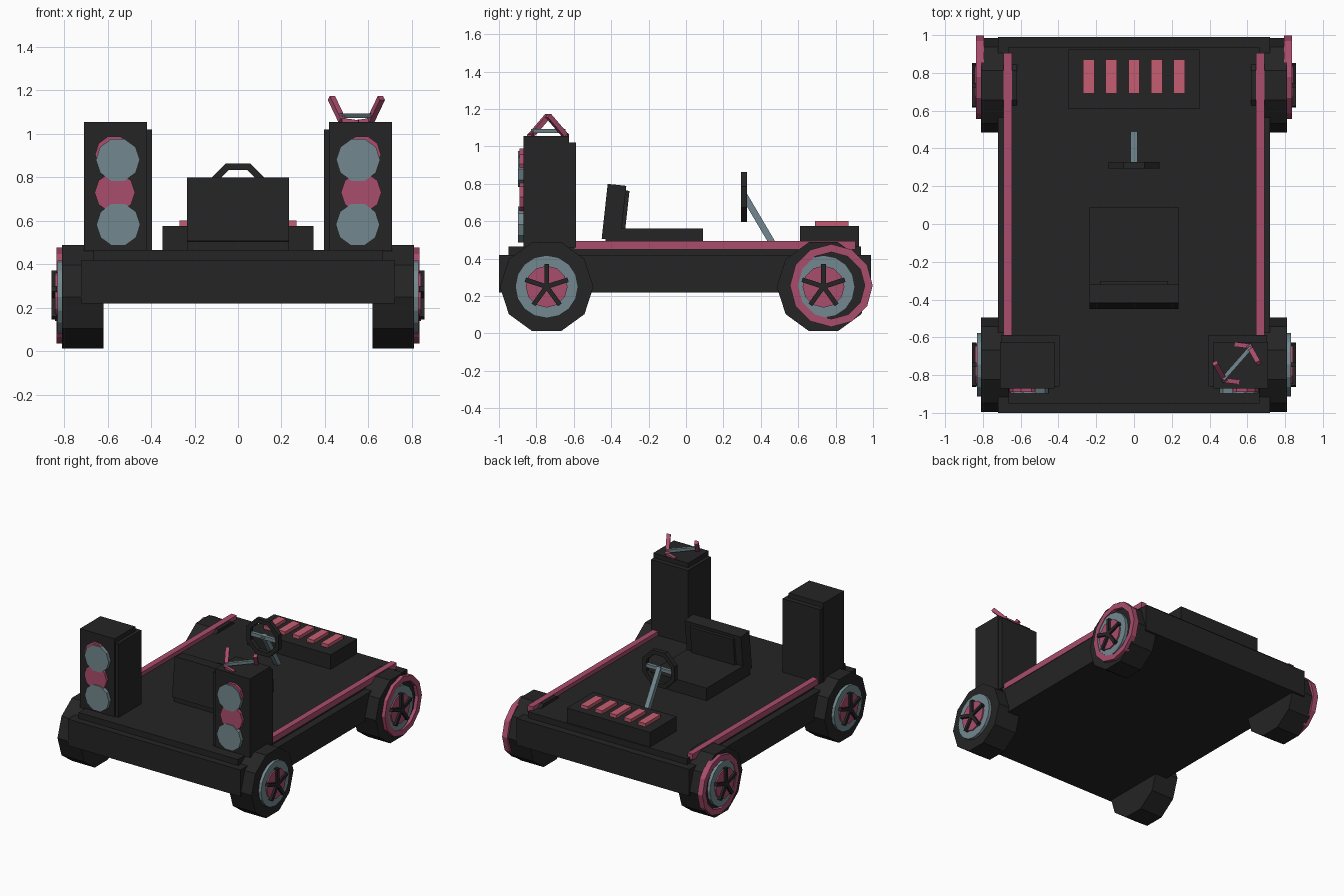
import bpy, bmesh, math
from mathutils import Vector, Matrix

if "Cube" in bpy.data.objects:
    bpy.data.objects.remove(bpy.data.objects["Cube"])


def material(name, rgb):
    m = bpy.data.materials.new(name)
    m.diffuse_color = (*rgb, 1)
    m.use_nodes = True
    m.node_tree.nodes["Principled BSDF"].inputs["Base Color"].default_value = m.diffuse_color
    return m


BLACK = material("black", (0.018, 0.018, 0.018))
PINK = material("rose pink", (0.40, 0.075, 0.15))
CORAL = material("coral pink", (0.56, 0.11, 0.165))
GREY = material("blue grey", (0.17, 0.25, 0.275))


def finish(name, bm, mat, matrix=Matrix()):
    bmesh.ops.transform(bm, matrix=matrix, verts=bm.verts)
    bmesh.ops.recalc_face_normals(bm, faces=bm.faces)
    me = bpy.data.meshes.new(name)
    bm.to_mesh(me)
    bm.free()
    me.materials.append(mat)
    ob = bpy.data.objects.new(name, me)
    bpy.context.collection.objects.link(ob)
    return ob


def box(name, x0, x1, y0, y1, z0, z1, mat, tilt=0.0):
    bm = bmesh.new()
    bmesh.ops.create_cube(bm, size=1)
    c = Vector(((x0 + x1) / 2, (y0 + y1) / 2, (z0 + z1) / 2))
    m = Matrix.Translation(c) @ Matrix.Rotation(tilt, 4, 'X') @ Matrix.Diagonal((x1 - x0, y1 - y0, z1 - z0, 1))
    return finish(name, bm, mat, m)


def disc(name, a, b, r, n, mat, spin=0.0):
    """Cylinder from point a to point b."""
    a, b = Vector(a), Vector(b)
    d = b - a
    bm = bmesh.new()
    bmesh.ops.create_cone(bm, cap_ends=True, segments=n, radius1=r, radius2=r, depth=d.length)
    # local frame with local y kept upright where possible
    z = d.normalized()
    up = Vector((0, 0, 1)) if abs(z.z) < 0.95 else Vector((0, 1, 0))
    x = up.cross(z).normalized()
    y = z.cross(x)
    rot = Matrix((x, y, z)).transposed().to_4x4()
    return finish(name, bm, mat, Matrix.Translation((a + b) / 2) @ rot @ Matrix.Rotation(spin, 4, 'Z'))


def rod(name, a, b, width, mat):
    return disc(name, a, b, width / math.sqrt(2), 4, mat, math.pi / 4)


def ring(name, c, axis, R, r, n, k, mat, spin=0.0):
    """Low-poly torus around the x or y axis."""
    bm = bmesh.new()
    rows = []
    for i in range(n):
        t = 2 * math.pi * i / n + spin
        row = []
        for j in range(k):
            p = 2 * math.pi * (j + 0.5) / k
            rad, h = R + r * math.cos(p), r * math.sin(p)
            u, w = rad * math.sin(t), rad * math.cos(t)
            row.append(bm.verts.new((h, u, w) if axis == 'X' else (u, h, w)))
        rows.append(row)
    for i in range(n):
        for j in range(k):
            i2, j2 = (i + 1) % n, (j + 1) % k
            bm.faces.new((rows[i][j], rows[i2][j], rows[i2][j2], rows[i][j2]))
    return finish(name, bm, mat, Matrix.Translation(c))


def sbox(name, s, x0, x1, *rest):
    lo, hi = sorted((s * x0, s * x1))
    return box(name, lo, hi, *rest)


# Chassis and deck
box("chassis", -0.72, 0.72, -1.0, 0.99, 0.22, 0.42, BLACK)
box("deck", -0.665, 0.665, -0.95, 0.935, 0.42, 0.465, BLACK)

for s, side in ((-1, "left"), (1, "right")):
    # Side rail
    sbox(f"{side}_rail", s, 0.645, 0.69, -0.6, 0.905, 0.45, 0.495, PINK)

    # Wheels with stacked hub discs and five spokes
    for y, end in ((-0.745, "rear"), (0.735, "front")):
        n = f"{side}_{end}"
        z = 0.25
        disc(n + "_tyre", (s * 0.62, y, z), (s * 0.81, y, z), 0.25, 10, BLACK, math.pi / 2)
        disc(n + "_rim", (s * 0.80, y, z), (s * 0.832, y, z), 0.168, 16, GREY)
        disc(n + "_hub", (s * 0.82, y, z), (s * 0.842, y, z), 0.112, 12, PINK)
        for i in range(5):
            t = 2 * math.pi * i / 5
            x = s * 0.845
            rod(f"{n}_spoke_{i}", (x, y, z),
                (x, y + 0.12 * math.sin(t), z + 0.12 * math.cos(t)), 0.025, BLACK)
    ring(f"{side}_wheel_ring", (s * 0.815, 0.777, 0.256), 'X', 0.2, 0.03, 12, 4, PINK)

    # Speaker cabinet: tall front box and a slightly lower wide box
    sbox(f"{side}_speaker_front", s, 0.42, 0.71, -0.87, -0.625, 0.46, 1.055, BLACK)
    sbox(f"{side}_speaker_body", s, 0.395, 0.705, -0.86, -0.588, 0.46, 1.02, BLACK)
    for i, (x, z, r, y, m) in enumerate((
            (0.57, 0.905, 0.088, -0.889, PINK), (0.567, 0.73, 0.093, -0.891, PINK),
            (0.553, 0.88, 0.101, -0.897, GREY), (0.551, 0.582, 0.101, -0.897, GREY))):
        disc(f"{side}_speaker_cone_{i}", (s * x, -0.86, z), (s * x, y, z), r, 10, m, math.pi / 10)

# Seat
box("seat_cushion", -0.235, 0.235, -0.43, 0.09, 0.46, 0.56, BLACK)
box("seat_back", -0.235, 0.235, -0.465, -0.385 + 0.02, 0.5, 0.795, BLACK, -0.11).location.y = 0.03
box("seat_back_pad", -0.18, 0.18, -0.36, -0.315, 0.53, 0.765, BLACK, -0.11)

# Steering wheel and column
ring("steering_wheel", (0, 0.31, 0.73), 'Y', 0.128, 0.024, 8, 4, BLACK, math.pi / 8)
rod("steering_crossbar", (-0.115, 0.312, 0.73), (0.115, 0.312, 0.73), 0.026, GREY)
rod("steering_column", (0, 0.31, 0.74), (0, 0.475, 0.46), 0.035, GREY)

# Dashboard with five keys
box("dashboard", -0.347, 0.347, 0.61, 0.925, 0.46, 0.575, BLACK)
for i in range(5):
    x = (i - 2) * 0.12
    box(f"dash_key_{i}", x - 0.03, x + 0.03, 0.69, 0.87, 0.57, 0.6, CORAL)

# Antenna on the right speaker: grey bar with two bent pink arms
cx, cy = 0.545, -0.737
rod("antenna_bar", (cx + 0.075, cy + 0.085, 1.083), (cx - 0.075, cy - 0.085, 1.083), 0.022, GREY)
for s, n in ((1, "a"), (-1, "b")):
    corner = (cx + s * 0.065, cy + s * 0.09, 1.06)
    rod(f"antenna_arm_{n}", corner, (cx + s * 0.115, cy, 1.165), 0.027, PINK)
    rod(f"antenna_foot_{n}", corner, (cx - s * 0.01, cy + s * 0.1, 1.05), 0.025, PINK)
